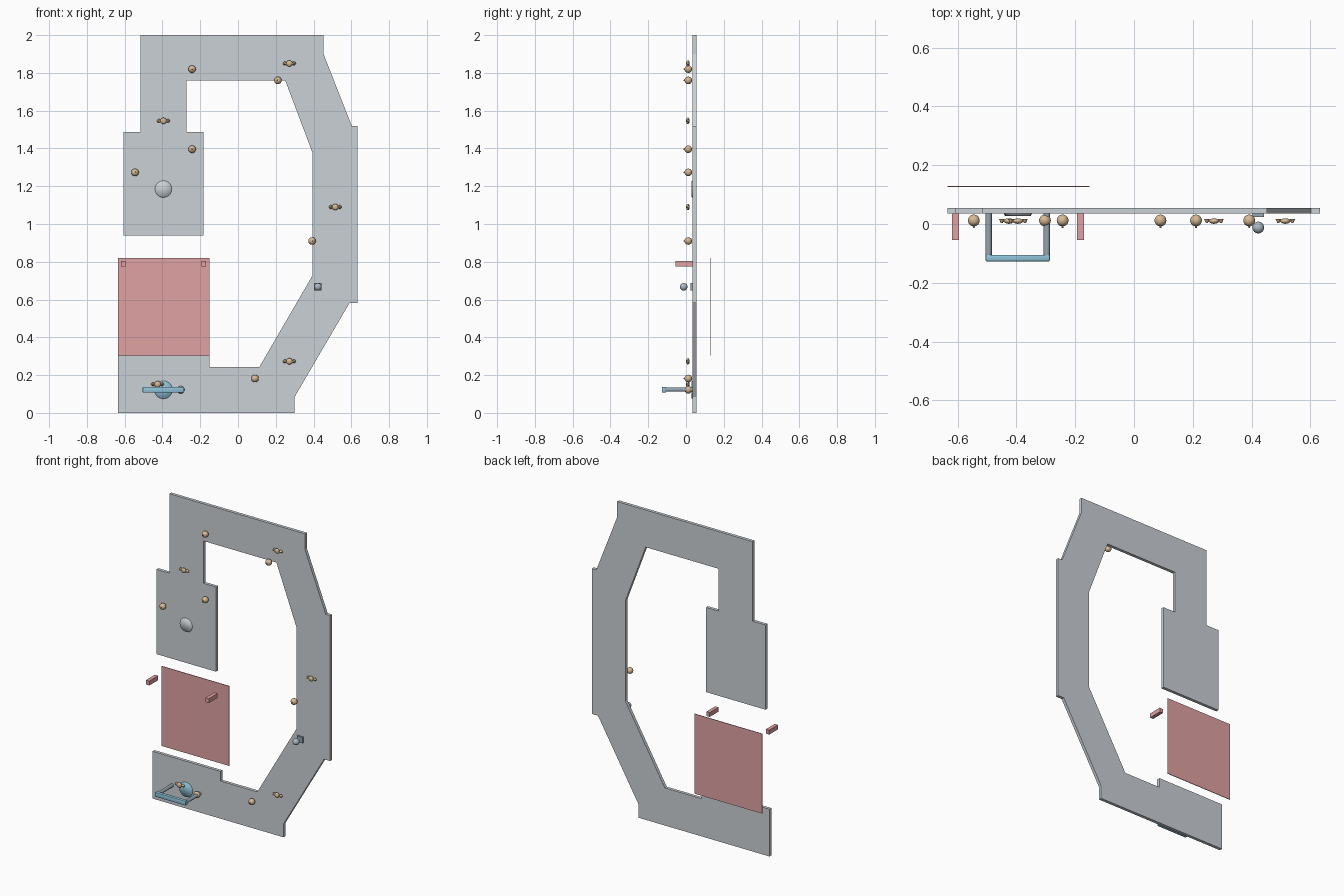
import bpy, bmesh, math
from mathutils import Matrix, Vector

if "Cube" in bpy.data.objects:
    bpy.data.objects.remove(bpy.data.objects["Cube"])


def mat(name, r, g, b):
    m = bpy.data.materials.new(name)
    m.diffuse_color = (r, g, b, 1)
    m.use_nodes = True
    m.node_tree.nodes["Principled BSDF"].inputs["Base Color"].default_value = m.diffuse_color
    return m


GREY = mat("panel_grey", 0.60, 0.64, 0.68)
RED = mat("muted_red", 0.75, 0.36, 0.37)
BLUE = mat("light_blue", 0.28, 0.55, 0.70)
TAN = mat("tan", 0.68, 0.49, 0.30)
STEEL = mat("steel", 0.31, 0.38, 0.44)
SILVER = mat("silver_blue", 0.42, 0.48, 0.55)


def finish(name, bm, m, smooth=0):
    bmesh.ops.recalc_face_normals(bm, faces=bm.faces)
    me = bpy.data.meshes.new(name)
    bm.to_mesh(me)
    bm.free()
    ob = bpy.data.objects.new(name, me)
    bpy.context.collection.objects.link(ob)
    me.materials.append(m)
    if smooth:
        bpy.ops.object.select_all(action='DESELECT')
        ob.select_set(True)
        bpy.context.view_layer.objects.active = ob
        bpy.ops.object.shade_smooth_by_angle(angle=math.radians(smooth))
    return ob


def add_box(bm, x0, x1, y0, y1, z0, z1):
    c = Vector((x0 + x1, y0 + y1, z0 + z1)) / 2
    bmesh.ops.create_cube(bm, size=1, matrix=Matrix.Translation(c)
                          @ Matrix.Diagonal((x1 - x0, y1 - y0, z1 - z0, 1)))


def add_cone(bm, x, z, y0, y1, r0, r1, n=24):
    # axis along y, radius r0 at y0 (front) and r1 at y1 (back)
    bmesh.ops.create_cone(bm, cap_ends=True, segments=n, radius1=r1, radius2=r0,
                          depth=y1 - y0, matrix=Matrix.Translation((x, (y0 + y1) / 2, z))
                          @ Matrix.Rotation(math.pi / 2, 4, 'X'))


def add_ball(bm, x, y, z, r, flat=1):
    bmesh.ops.create_uvsphere(bm, u_segments=20, v_segments=12, radius=r,
                              matrix=Matrix.Translation((x, y, z))
                              @ Matrix.Diagonal((1, flat, 1, 1))
                              @ Matrix.Rotation(math.pi / 2, 4, 'X'))


def box(name, m, *dims):
    bm = bmesh.new()
    add_box(bm, *dims)
    return finish(name, bm, m)


# main C-shaped plate
outline = [(-0.515, 2), (0.453, 2), (0.453, 1.9), (0.602, 1.52), (0.633, 1.52),
           (0.633, 0.581), (0.59, 0.581), (0.3, 0.085), (0.3, 0), (-0.635, 0),
           (-0.635, 0.305), (-0.15, 0.305), (-0.15, 0.243), (0.113, 0.243),
           (0.394, 0.727), (0.394, 1.378), (0.25, 1.76), (-0.272, 1.76),
           (-0.272, 1.487), (-0.182, 1.487), (-0.182, 0.94), (-0.607, 0.94),
           (-0.607, 1.487), (-0.515, 1.487)]
bm = bmesh.new()
face = bm.faces.new([bm.verts.new((x, 0.035, z)) for x, z in outline])
ext = bmesh.ops.extrude_face_region(bm, geom=[face], use_keep_orig=True)
bmesh.ops.translate(bm, vec=(0, 0.02, 0),
                    verts=[v for v in ext["geom"] if isinstance(v, bmesh.types.BMVert)])
finish("main_plate", bm, GREY)

# thin panel behind the gap and its two pegs
box("rear_panel", RED, -0.635, -0.152, 0.126, 0.13, 0.305, 0.82)
for side, x in (("left", -0.607), ("right", -0.182)):
    box(side + "_peg", RED, x - 0.012, x + 0.012, -0.055, 0.035, 0.775, 0.803)

# round discs on the plate, with a softened rim
for name, m, z, r in (("upper_disc", GREY, 1.185, 0.045), ("lower_disc", BLUE, 0.122, 0.048)):
    bm = bmesh.new()
    add_cone(bm, -0.395, z, 0.028, 0.036, r - 0.004, r, 32)
    finish(name, bm, m, 70)

# U-shaped handle
bm = bmesh.new()
add_box(bm, -0.505, -0.286, -0.127, -0.105, 0.108, 0.137)
bmesh.ops.bevel(bm, geom=bm.edges[:], offset=0.004, segments=2, affect='EDGES', profile=0.5)
finish("handle_bar", bm, BLUE, 35)
for side, x in (("left", -0.495), ("right", -0.297)):
    bm = bmesh.new()
    add_cone(bm, x, 0.123, -0.11, 0.036, 0.011, 0.011, 12)
    finish(side + "_handle_leg", bm, STEEL, 35)

# round knobs with a small front tip
for i, (x, z) in enumerate([(-0.243, 1.82), (0.211, 1.76), (-0.243, 1.396),
                            (-0.545, 1.273), (0.392, 0.91), (0.09, 0.182),
                            (-0.303, 0.122)]):
    bm = bmesh.new()
    add_ball(bm, x, 0.012, z, 0.02)
    add_cone(bm, x, z, -0.013, -0.002, 0.003, 0.005, 10)
    finish(f"round_knob_{i + 1}", bm, TAN, 35)

# winged knobs: central boss, cross bar, tapered ends
for i, (x, z) in enumerate([(0.272, 1.85), (-0.395, 1.546), (0.515, 1.09),
                            (0.272, 0.273), (-0.426, 0.152)]):
    bm = bmesh.new()
    add_ball(bm, x, 0.01, z, 0.017, 0.55)
    add_box(bm, x - 0.024, x + 0.024, 0.006, 0.015, z - 0.005, z + 0.005)
    for s in (-1, 1):
        add_cone(bm, x + s * 0.024, z, 0.003, 0.017, 0.003, 0.010, 14)
    finish(f"winged_knob_{i + 1}", bm, TAN, 35)

# silver ball in front of a small square backing
box("ball_backing", STEEL, 0.403, 0.443, 0.024, 0.036, 0.649, 0.687)
bm = bmesh.new()
add_ball(bm, 0.423, -0.012, 0.667, 0.02)
finish("silver_ball", bm, SILVER, 35)
